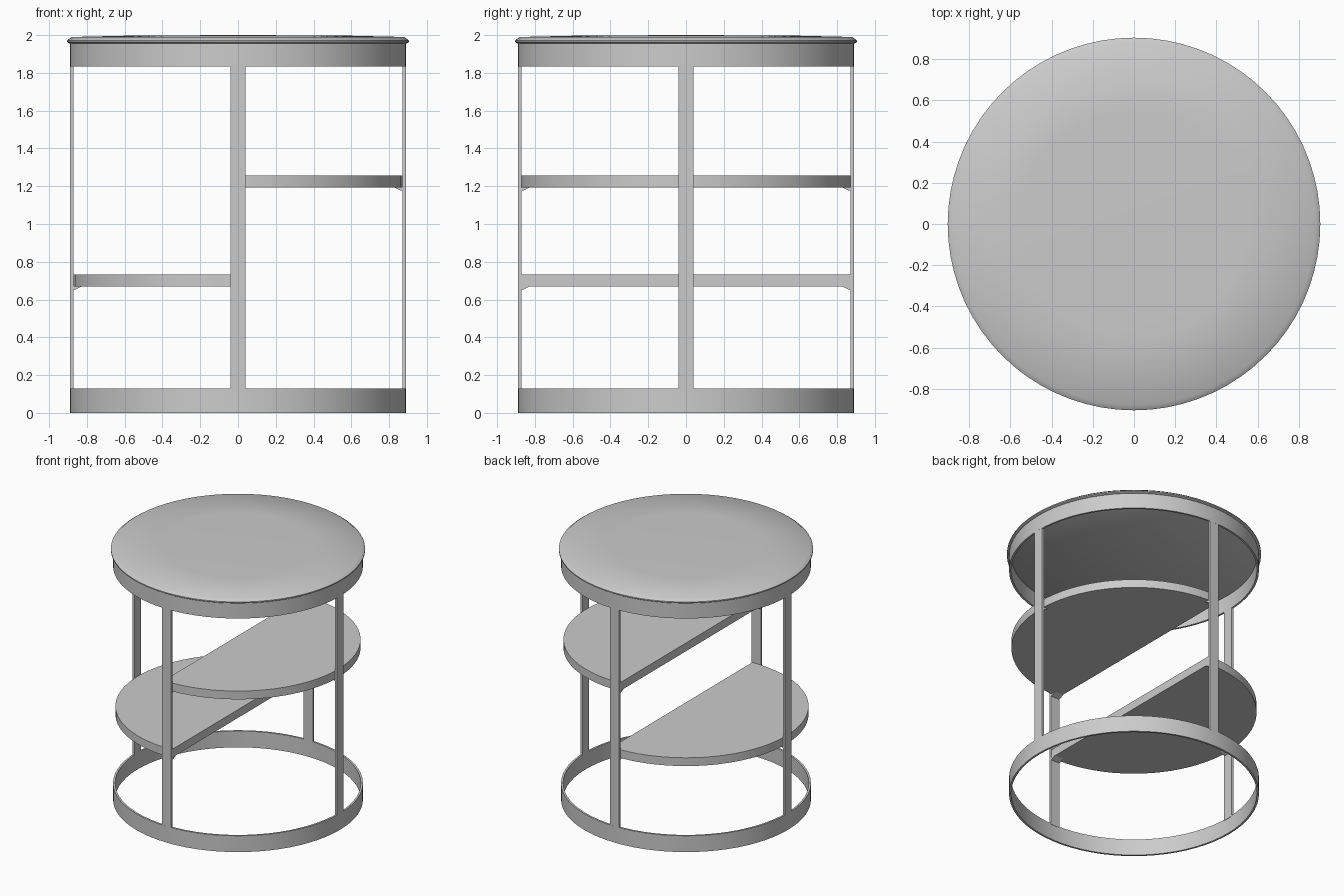
import bpy, bmesh, math
from mathutils import Matrix

if "Cube" in bpy.data.objects:
    bpy.data.objects.remove(bpy.data.objects["Cube"])

grey = bpy.data.materials.new("light grey")
grey.diffuse_color = (0.6, 0.6, 0.6, 1)
grey.use_nodes = True
grey.node_tree.nodes["Principled BSDF"].inputs["Base Color"].default_value = grey.diffuse_color


def finish(name, bm):
    bmesh.ops.recalc_face_normals(bm, faces=bm.faces)
    me = bpy.data.meshes.new(name)
    bm.to_mesh(me)
    bm.free()
    me.materials.append(grey)
    ob = bpy.data.objects.new(name, me)
    bpy.context.collection.objects.link(ob)
    bpy.ops.object.select_all(action='DESELECT')
    ob.select_set(True)
    bpy.context.view_layer.objects.active = ob
    bpy.ops.object.shade_smooth_by_angle(angle=math.radians(35))
    return ob


def lathe(name, profile, closed, n=72):
    """Revolve (radius, z) points around z."""
    bm = bmesh.new()
    vs = [bm.verts.new((r, 0, z)) for r, z in profile]
    pairs = list(zip(vs, vs[1:])) + ([(vs[-1], vs[0])] if closed else [])
    edges = [bm.edges.new(p) for p in pairs]
    bmesh.ops.spin(bm, geom=vs + edges, cent=(0, 0, 0), axis=(0, 0, 1),
                   angle=math.tau, steps=n, use_duplicate=False)
    bmesh.ops.remove_doubles(bm, verts=bm.verts, dist=1e-4)
    return finish(name, bm)


def prism(name, outline, vec, matrix=Matrix()):
    """Extrude a closed outline along vec."""
    bm = bmesh.new()
    face = bm.faces.new([bm.verts.new(p) for p in outline])
    ext = bmesh.ops.extrude_face_region(bm, geom=[face])
    bmesh.ops.translate(bm, vec=vec, verts=[
        g for g in ext['geom'] if isinstance(g, bmesh.types.BMVert)])
    bm.transform(matrix)
    return finish(name, bm)


# Table top: slightly crowned disc with a chamfered rim
lathe("table_top", [(0, 1.955), (0.892, 1.955), (0.905, 1.963), (0.905, 1.972),
                    (0.88, 1.99), (0.55, 1.998), (0, 2.0)], False)

# Thin hoops at top and bottom
for name, z0, z1 in (("base_ring", 0, 0.128), ("top_ring", 1.835, 1.96)):
    lathe(name, [(0.875, z0), (0.89, z0), (0.89, z1), (0.875, z1)], True)

# Four flat upright bars
sides = ["right", "back", "left", "front"]
for i, side in enumerate(sides):
    rot = Matrix.Rotation(i * math.pi / 2, 4, 'Z')
    prism(side + "_post", [(0.872, -0.04, 0.12), (0.889, -0.04, 0.12),
                           (0.889, 0.04, 0.12), (0.872, 0.04, 0.12)],
          (0, 0, 1.73), rot)

# Two half-round shelves facing opposite ways, each on three small brackets
R, over = 0.873, 0.035
a = math.pi / 2 + math.asin(over / R)
for name, z, turn, carried in (("upper_shelf", 1.192, 0, (0, 1, 3)),
                               ("lower_shelf", 0.668, math.pi, (2, 1, 3))):
    arc = [(R * math.cos(-a + 2 * a * k / 40), R * math.sin(-a + 2 * a * k / 40), z)
           for k in range(41)]
    prism(name, arc, (0, 0, 0.065), Matrix.Rotation(turn, 4, 'Z'))
    for i in carried:
        prism(name + "_bracket_" + sides[i],
              [(0.83, -0.038, z), (0.875, -0.038, z),
               (0.875, -0.038, z - 0.02), (0.86, -0.038, z - 0.014)],
              (0, 0.076, 0), Matrix.Rotation(i * math.pi / 2, 4, 'Z'))
